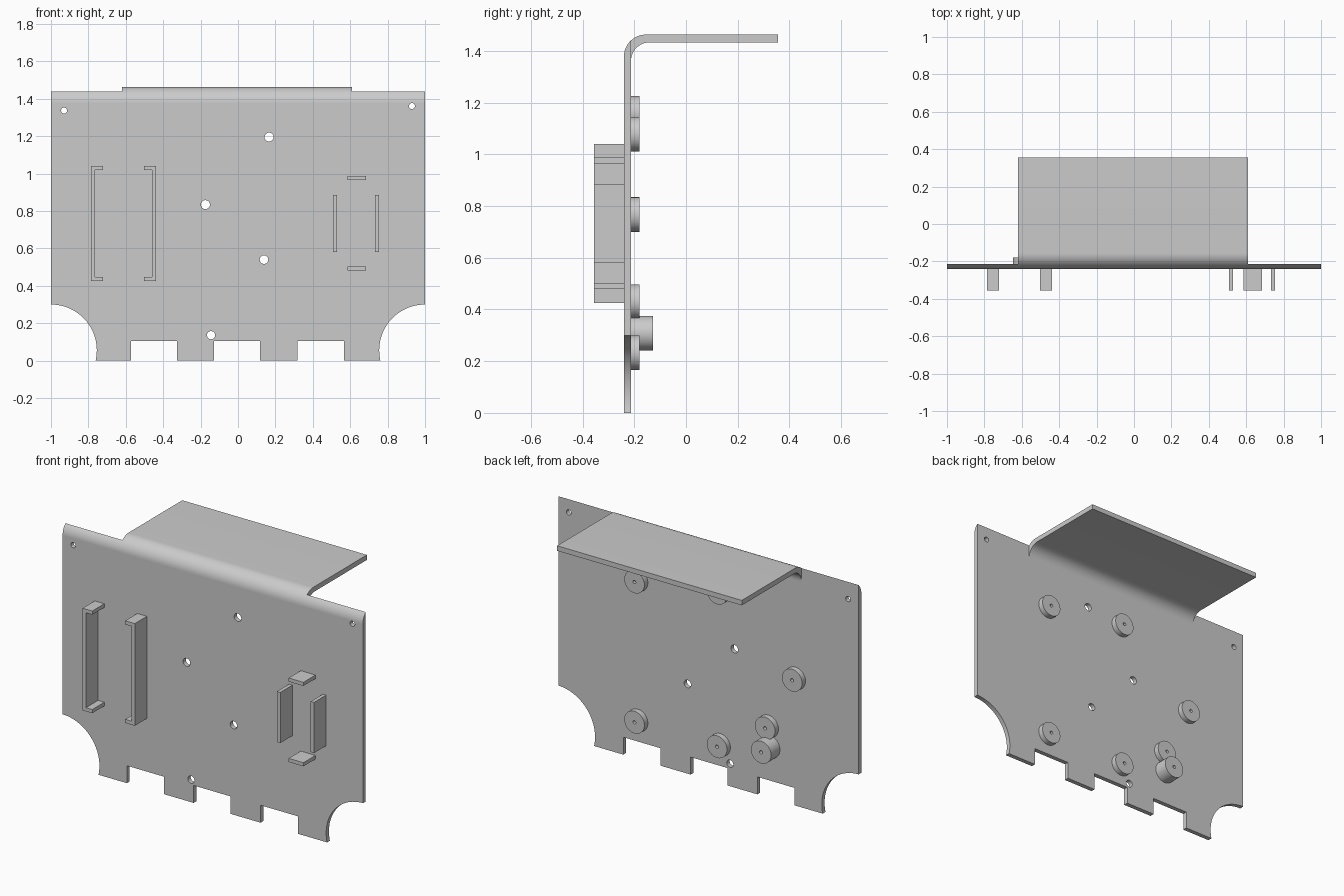
import bpy, bmesh
from math import sin, cos, asin, acos, pi, radians
from mathutils import Vector

if "Cube" in bpy.data.objects:
    bpy.data.objects.remove(bpy.data.objects["Cube"])

FRONT, BACK = -0.24, -0.213      # faces of the sheet
TIP, TOP, SHEET = 0.355, 1.463, 0.03
R_OUT, R_IN = 0.085, 0.073       # bend radii
BEND = TOP - R_OUT               # height where the bend starts

grey = bpy.data.materials.new("plain_grey")
grey.use_nodes = True
colour = (0.6, 0.6, 0.6, 1)
grey.diffuse_color = colour
grey.node_tree.nodes["Principled BSDF"].inputs["Base Color"].default_value = colour


def finish(name, bm):
    bmesh.ops.recalc_face_normals(bm, faces=bm.faces)
    mesh = bpy.data.meshes.new(name)
    bm.to_mesh(mesh)
    bm.free()
    mesh.materials.append(grey)
    obj = bpy.data.objects.new(name, mesh)
    bpy.context.collection.objects.link(obj)
    bpy.ops.object.select_all(action='DESELECT')
    obj.select_set(True)
    bpy.context.view_layer.objects.active = obj
    bpy.ops.object.shade_smooth_by_angle(angle=radians(30))


def thicken(bm, shift):
    """Turn a flat filled shape into a closed solid."""
    rim = [e for e in bm.edges if e.is_boundary]
    faces = bm.faces[:]
    copy = {v: bm.verts.new(v.co + Vector(shift)) for v in bm.verts[:]}
    for f in faces:
        bm.faces.new([copy[v] for v in f.verts])
    for e in rim:
        a, b = e.verts
        bm.faces.new((a, b, copy[b], copy[a]))


def prism(name, points, shift):
    bm = bmesh.new()
    bm.faces.new([bm.verts.new(p) for p in points])
    thicken(bm, shift)
    finish(name, bm)


def arc(cu, cv, r, start, end, steps=16):
    angles = [start + (end - start) * i / steps for i in range(steps + 1)]
    return [(cu + r * cos(a), cv + r * sin(a)) for a in angles]


# Main panel: outline with round corner cutouts, bottom notches and holes
CUT_R, CUT_Z = 0.245, 0.055
dip = asin(CUT_Z / CUT_R)
outline = [(-1, BEND)] + arc(-1, CUT_Z, CUT_R, pi / 2, -dip, 32)
for x0, x1 in ((-0.572, -0.326), (-0.128, 0.118), (0.318, 0.567)):
    outline += [(x0, 0), (x0, 0.105), (x1, 0.105), (x1, 0)]
outline += arc(1, CUT_Z, CUT_R, pi + dip, pi / 2, 32) + [(1, BEND)]

loops = [outline]
for x, z, r in ((-0.93, 1.337, 0.016), (0.93, 1.361, 0.016), (0.166, 1.195, 0.024),
                (-0.174, 0.834, 0.024), (0.139, 0.54, 0.023), (-0.144, 0.136, 0.022)):
    loops.append(arc(x, z, r, 0, 2 * pi, 24)[:-1])

bm = bmesh.new()
for loop in loops:
    verts = [bm.verts.new((x, FRONT, z)) for x, z in loop]
    for a, b in zip(verts, verts[1:] + verts[:1]):
        bm.edges.new((a, b))
bmesh.ops.triangle_fill(bm, edges=bm.edges[:], use_beauty=True, normal=(0, -1, 0))
thicken(bm, (0, BACK - FRONT, 0))
finish("main_panel", bm)

# Rounded top edges beside the shelf, and the bent shelf itself
SHELF_X = (-0.62, 0.61)
edge = arc(FRONT + R_OUT, BEND, R_OUT, pi, acos((BACK - FRONT - R_OUT) / R_OUT))
edge.append((BACK, BEND))
shelf = arc(FRONT + R_OUT, BEND, R_OUT, pi, pi / 2)
shelf += [(TIP, TOP), (TIP, TOP - SHEET)]
shelf += arc(BACK + R_IN, TOP - SHEET - R_IN, R_IN, pi / 2, pi)

for name, profile, x0, x1 in (("right_top_edge", edge, -1, SHELF_X[0]),
                              ("bent_shelf", shelf, *SHELF_X),
                              ("left_top_edge", edge, SHELF_X[1], 1)):
    prism(name, [(x0, y, z) for y, z in profile], (x1 - x0, 0, 0))

# Front brackets
OUT, T = -0.355, 0.022
DEPTH = (0, FRONT + 0.005 - OUT, 0)


def channel(name, wall_x, lip_x, z0, z1):
    inner = wall_x + (T if lip_x > wall_x else -T)
    points = [(wall_x, z0), (lip_x, z0), (lip_x, z0 + T), (inner, z0 + T),
              (inner, z1 - T), (lip_x, z1 - T), (lip_x, z1), (wall_x, z1)]
    prism(name, [(x, OUT, z) for x, z in points], DEPTH)


channel("right_channel_bracket", -0.786, -0.722, 0.425, 1.04)
channel("left_channel_bracket", -0.439, -0.503, 0.425, 1.04)

for name, x0, x1, z0, z1 in (("inner_side_tab", 0.508, 0.53, 0.58, 0.885),
                             ("outer_side_tab", 0.733, 0.755, 0.58, 0.885),
                             ("upper_tab", 0.586, 0.684, 0.965, 0.987),
                             ("lower_tab", 0.586, 0.684, 0.481, 0.503)):
    prism(name, [(x0, OUT, z0), (x1, OUT, z0), (x1, OUT, z1), (x0, OUT, z1)], DEPTH)


# Rear standoffs: turned discs with a blind screw hole
def standoff(name, x, z, face_y, r=0.067, hole=0.01):
    base, floor = BACK - 0.005, face_y - 0.025
    turned = [(0, floor), (hole, floor), (hole, face_y), (r, face_y), (r, base), (0, base)]
    bm = bmesh.new()
    verts = [bm.verts.new((p, y, 0)) for p, y in turned]
    edges = [bm.edges.new(pair) for pair in zip(verts, verts[1:])]
    bmesh.ops.spin(bm, geom=verts + edges, cent=(0, 0, 0), axis=(0, 1, 0),
                   angle=2 * pi, steps=40)
    bmesh.ops.remove_doubles(bm, verts=bm.verts, dist=0.0001)
    bmesh.ops.translate(bm, verts=bm.verts, vec=(x, 0, z))
    finish(name, bm)


for i, (x, z) in enumerate(((0.47, 1.078), (-0.08, 1.158), (-0.58, 0.767),
                            (0.47, 0.233), (-0.08, 0.233), (-0.4, 0.43))):
    standoff(f"short_standoff_{i + 1}", x, z, -0.18)
standoff("tall_standoff", -0.41, 0.308, -0.128)
